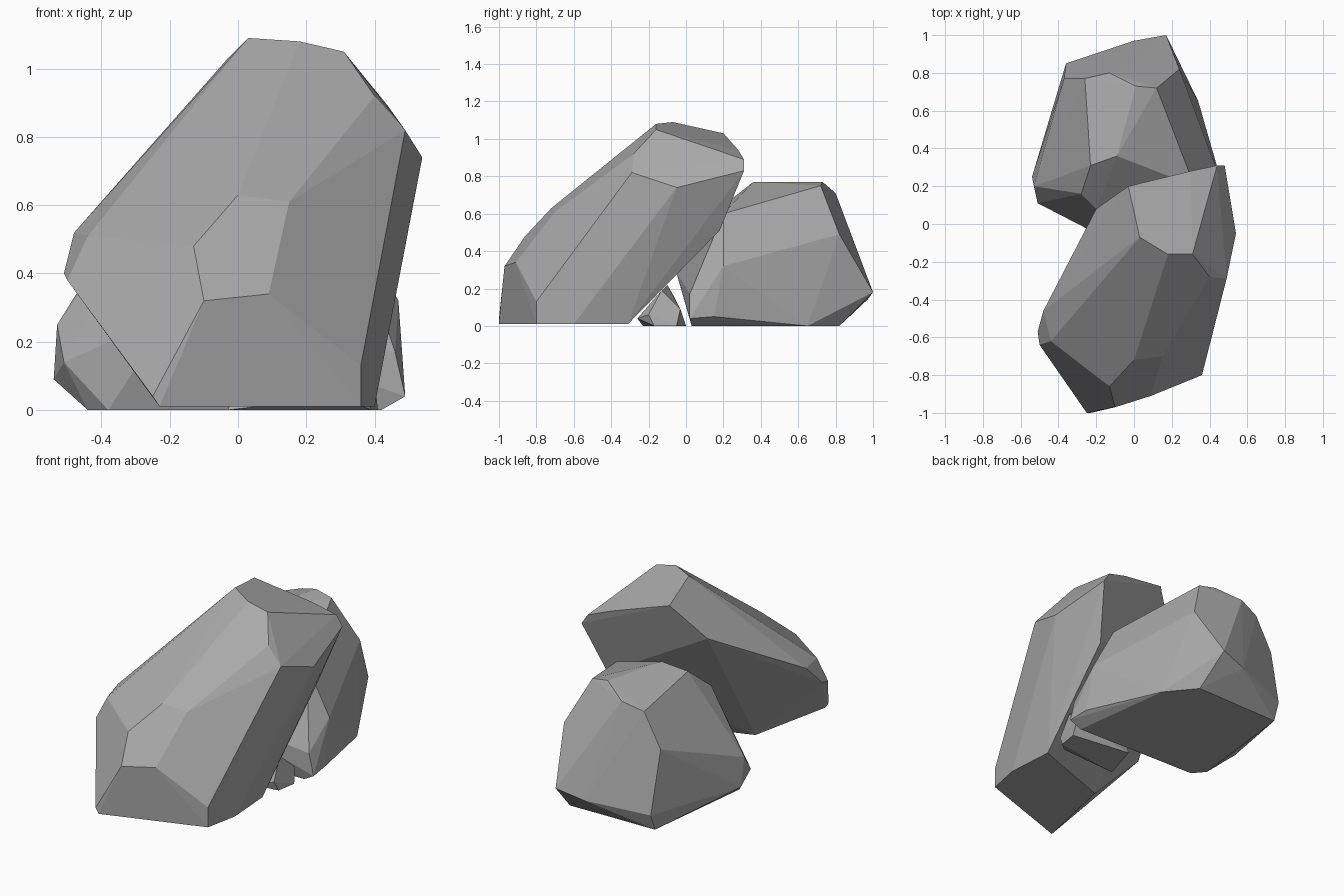
import bpy
import bmesh
import math

# Start from a scene without the default cube
default_cube = bpy.data.objects.get("Cube")
if default_cube:
    bpy.data.objects.remove(default_cube, do_unlink=True)


def make_material(name, colour):
    material = bpy.data.materials.new(name)
    material.use_nodes = True
    material.diffuse_color = colour
    material.node_tree.nodes["Principled BSDF"].inputs["Base Color"].default_value = colour
    return material


def make_rock(name, corners, material):
    """Wrap a tight faceted shell around the chipped corners of one stone."""
    mesh = bpy.data.meshes.new(name)
    shell = bmesh.new()
    for corner in corners:
        shell.verts.new(corner)
    result = bmesh.ops.convex_hull(shell, input=shell.verts[:])
    unused = {item for item in result["geom_interior"] + result["geom_unused"]
              if isinstance(item, bmesh.types.BMVert)}
    bmesh.ops.delete(shell, geom=list(unused), context="VERTS")
    # Merge nearly level triangles into broad facets
    bmesh.ops.dissolve_limit(shell, angle_limit=math.radians(3),
                             verts=shell.verts[:], edges=shell.edges[:])
    bmesh.ops.recalc_face_normals(shell, faces=shell.faces[:])
    shell.to_mesh(mesh)
    shell.free()
    mesh.materials.append(material)
    rock = bpy.data.objects.new(name, mesh)
    bpy.context.collection.objects.link(rock)
    return rock


stone_grey = make_material("stone grey", (.4, .4, .4, 1))

# Large leaning rock: crest, shoulder, front chips, left chips, foot
crest = [(.03, -.07, 1.09), (.18, -.16, 1.08), (.31, -.16, 1.05),
         (-.03, .2, 1.03), (.3, .28, .94), (-.2, .08, .83)]
shoulder = [(.4, -.28, .92), (.49, -.29, .82), (.54, -.05, .74),
            (.44, .31, .89), (.48, .31, .83), (.4, .18, .51)]
front_chips = [(-.1, -.97, .32), (.09, -.91, .34), (-.13, -.86, .48),
               (0, -.72, .63), (.15, -.7, .61)]
left_chips = [(-.43, -.42, .57), (-.48, -.46, .52), (-.44, -.62, .51),
              (-.51, -.57, .4), (-.5, -.64, .38)]
foot = [(.36, -.8, .13), (.36, -.8, .01), (-.25, -1, .04), (-.23, -1, .01),
        (.4, -.6, .01), (.38, -.31, .01), (-.12, -.49, .01)]
make_rock("leaning_rock", crest + shoulder + front_chips + left_chips + foot, stone_grey)

# Squat rear rock: top rim, back wall, left end, right end, base
top_rim = [(-.09, .36, .77), (-.23, .31, .73), (-.26, .77, .67), (-.13, .8, .71),
           (.01, .73, .77), (.12, .72, .75), (.32, .2, .6), (-.28, .16, .6),
           (-.2, .08, .55)]
back_wall = [(.24, .82, .49), (-.37, .77, .47), (-.36, .85, .1),
             (0, .97, .14), (.17, 1, .18)]
left_end = [(-.53, .2, .25), (-.51, .11, .14), (-.54, .25, .09), (-.2, -.05, .28)]
right_end = [(.49, .02, .04), (.48, .15, .05), (.47, .2, .32), (.46, .02, .17)]
base = [(.34, .65, 0), (.42, .03, 0), (.2, .82, 0), (-.36, .81, 0),
        (-.44, .12, 0), (-.38, .05, 0)]
make_rock("rear_rock", top_rim + back_wall + left_end + right_end + base, stone_grey)

# Small pebble wedged between the two
pebble_base = [(.39, -.17, 0), (.41, -.05, 0), (.04, 0, 0), (-.03, -.23, 0)]
pebble_top = [(.3, -.26, .04), (.37, -.13, .19), (.2, -.1, .22),
              (.4, -.03, .09), (.02, -.06, .15), (.38, -.2, .06)]
make_rock("wedged_pebble", pebble_base + pebble_top, stone_grey)
